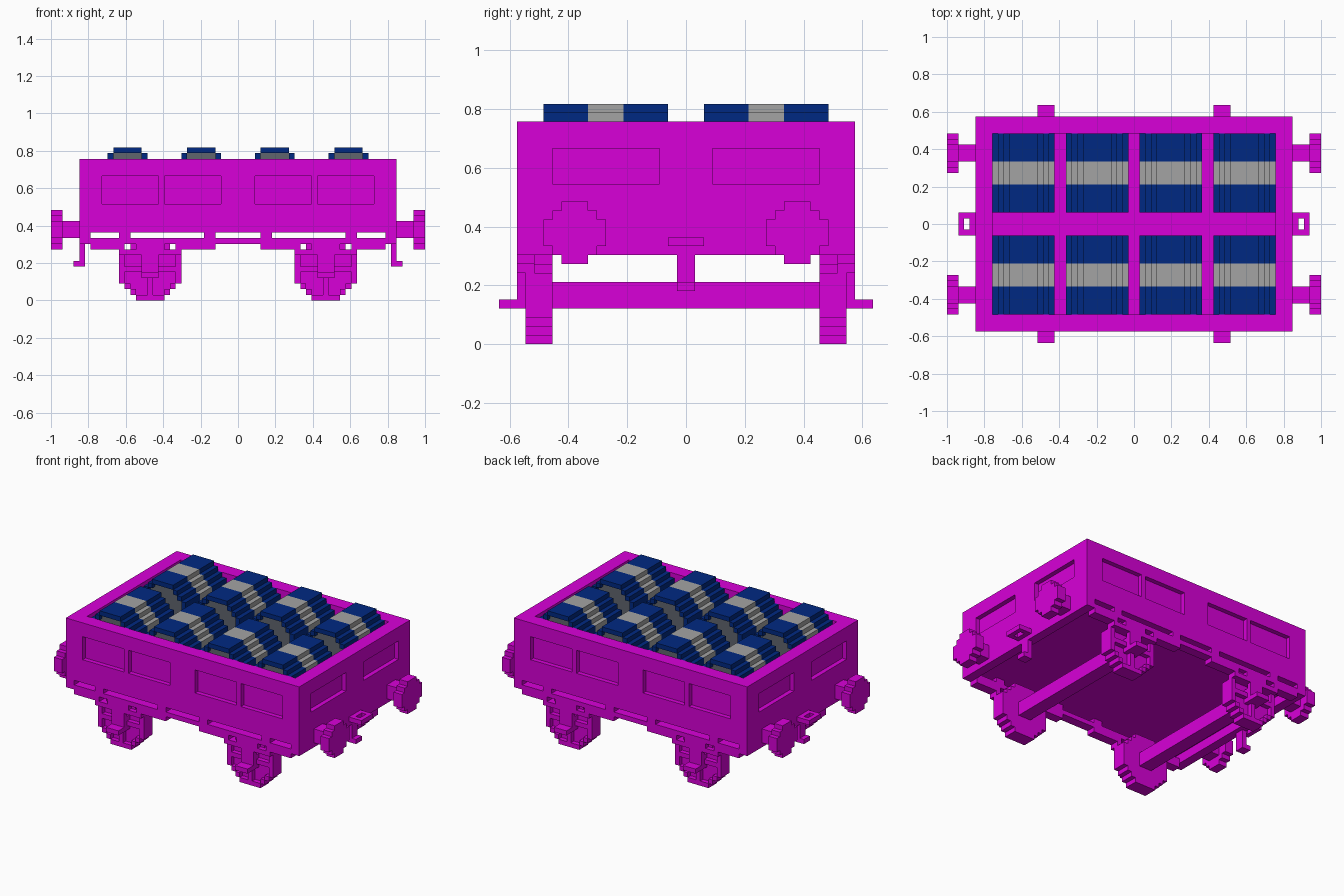
import bpy, bmesh
from mathutils import Vector

V = 1 / 33  # one grid step; all sizes below are in grid steps

if "Cube" in bpy.data.objects:
    bpy.data.objects.remove(bpy.data.objects["Cube"])


def material(name, rgb):
    m = bpy.data.materials.new(name)
    m.use_nodes = True
    m.diffuse_color = (*rgb, 1)
    bsdf = m.node_tree.nodes["Principled BSDF"]
    bsdf.inputs["Base Color"].default_value = (*rgb, 1)
    bsdf.inputs["Roughness"].default_value = 0.8
    return m


MAGENTA = material("magenta", (0.69, 0.0, 0.69))
BLUE = material("navy blue", (0.0, 0.022, 0.225))
GREY = material("light grey", (0.37, 0.37, 0.37))
DARK = material("dark grey", (0.115, 0.13, 0.155))


def add_box(bm, x0, x1, y0, y1, z0, z1):
    x0, x1 = sorted((x0, x1))
    y0, y1 = sorted((y0, y1))
    verts = bmesh.ops.create_cube(bm, size=1)["verts"]
    for v in verts:
        v.co = Vector(((x0 + x1) / 2 + v.co.x * (x1 - x0),
                       (y0 + y1) / 2 + v.co.y * (y1 - y0),
                       (z0 + z1) / 2 + v.co.z * (z1 - z0)))


def add_disc(bm, rows, axis, a, c, lo, hi):
    """Stepped disc: row widths from bottom to top, centre (a, c), along x or y."""
    n = len(rows)
    right, left = [], []
    for i, w in enumerate(rows):
        for z in (c - n / 2 + i, c - n / 2 + i + 1):
            right.append((a + w / 2, z))
            left.append((a - w / 2, z))
    outline = []
    for p in right + left[::-1]:
        if not outline or p != outline[-1]:
            outline.append(p)
    make = (lambda p, d: (p[0], d, p[1])) if axis == "y" else (lambda p, d: (d, p[0], p[1]))
    face = bm.faces.new([bm.verts.new(make(p, lo)) for p in outline])
    ext = bmesh.ops.extrude_face_region(bm, geom=[face], use_keep_orig=True)["geom"]
    for v in ext:
        if isinstance(v, bmesh.types.BMVert):
            v.co["xyz".index(axis)] = hi


def finish(bm, name, mat):
    bmesh.ops.recalc_face_normals(bm, faces=bm.faces)
    bmesh.ops.scale(bm, vec=(V, V, V), verts=bm.verts)
    me = bpy.data.meshes.new(name)
    bm.to_mesh(me)
    bm.free()
    me.materials.append(mat)
    ob = bpy.data.objects.new(name, me)
    bpy.context.collection.objects.link(ob)
    return ob


def boxes(name, mat, *dims):
    bm = bmesh.new()
    for d in dims:
        add_box(bm, *d)
    return finish(bm, name, mat)


def disc(name, mat, *args):
    bm = bmesh.new()
    add_disc(bm, *args)
    return finish(bm, name, mat)


ROUND = [5, 7, 9, 11, 11, 11, 11, 11, 9, 7, 5]  # wheel and barrel outline
INNER = [0, 5, 7, 9, 9, 9, 9, 9, 7, 5, 0]      # same, one step smaller
BUFFER = [3, 5, 7, 7, 7, 5, 3]


def ring(name, mat, cx, z0, y0, y1):
    """Stepped ring between the round and inner outlines."""
    dims = []
    for j, (w, n) in enumerate(zip(ROUND, INNER)):
        rest = (y0, y1, z0 + j, z0 + j + 1)
        if n:
            dims += [(cx - w / 2, cx - n / 2, *rest), (cx + n / 2, cx + w / 2, *rest)]
        else:
            dims.append((cx - w / 2, cx + w / 2, *rest))
    return boxes(name, mat, *dims)


# Wagon body with cargo bay, open underside and sunken side panels
body = boxes("wagon_body", MAGENTA, (-28, 28, -19, 19, 10, 25))
cuts = [(-25, 25, -16, 16, 16, 27), (-26, 26, -21, 21, 8, 12)]
for s in (-1, 1):
    for t in (-1, 1):
        cuts += [(s * 14, s * 24, t * 18, t * 21, 17, 22),
                 (s * 3, s * 13, t * 18, t * 21, 17, 22),
                 (s * 27, s * 30, t * 3, t * 15, 18, 22)]
cutter = boxes("body_cutter", MAGENTA, *cuts)
cutter.hide_render = True
mod = body.modifiers.new("cut", "BOOLEAN")
mod.operation = "DIFFERENCE"
mod.solver = "EXACT"
mod.object = cutter
bpy.context.view_layer.objects.active = body
bpy.ops.object.modifier_apply(modifier="cut")
bpy.data.objects.remove(cutter)

for t, side in ((-1, "front"), (1, "back")):
    # Sole bar with hangers
    a, b = t * 17, t * 19
    bars = [(-26, 26, a, b, 10, 11)]
    for s in (-1, 1):
        bars += [(s * 20, s * 26, a, b, 9, 10), (s * 4, s * 11, a, b, 9, 10),
                 (s * 19, s * 21, a, b, 11, 12), (s * 4, s * 6, a, b, 11, 12)]
    boxes(side + "_sole_bar", MAGENTA, *bars)

for s, end in ((-1, "right"), (1, "left")):
    cx = s * 15.5
    boxes(end + "_axle", MAGENTA, (cx - 1.5, cx + 1.5, -15, 15, 4, 7))
    # Draw hook and coupling loop
    boxes(end + "_coupling", MAGENTA,
          (s * 27, s * 28, -1, 1, 6, 10), (s * 28, s * 29, -1, 1, 6, 7),
          (s * 28, s * 29, -2, 2, 11, 12), (s * 30, s * 31, -2, 2, 11, 12),
          (s * 29, s * 30, -2, -1, 11, 12), (s * 29, s * 30, 1, 2, 11, 12))
    for t, side in ((-1, "front"), (1, "back")):
        tag = f"{side}_{end}_"
        # Wheel: plate, raised tyre and spokes
        disc(tag + "wheel", MAGENTA, ROUND, "y", cx, 5.5, t * 15, t * 17)
        ring(tag + "tyre", MAGENTA, cx, 0, t * 17, t * 18)
        boxes(tag + "spokes", MAGENTA,
              (cx - 4.5, cx + 4.5, t * 17, t * 18, 5, 6),
              (cx - 0.5, cx + 0.5, t * 17, t * 18, 1, 10),
              (cx - 1.5, cx + 1.5, t * 17, t * 18, 4, 7))
        # Spring, axle guard and step
        boxes(tag + "axle_guard", MAGENTA,
              (cx - 5.5, cx + 5.5, t * 17, t * 19, 8, 9),
              (cx - 1.5, cx + 1.5, t * 18, t * 19, 5, 8),
              (cx - 2.5, cx + 2.5, t * 18, t * 19, 9, 10),
              (cx - 1.5, cx + 1.5, t * 18, t * 21, 4, 5))
        # Buffers
        boxes(tag + "buffer_shank", MAGENTA, (s * 28, s * 31, t * 11, t * 14, 11, 14))
        disc(tag + "buffer_plate", MAGENTA, BUFFER, "x", t * 12.5, 12.5, s * 31, s * 33)

# Barrels: blue ends with raised rims, grey middle band, dark lids
for row, y0 in (("front", -16), ("back", 2)):
    for i, cx in enumerate((-19.5, -6.5, 6.5, 19.5)):
        tag = f"{row}_barrel_{i + 1}_"
        disc(tag + "band", GREY, ROUND, "y", cx, 21.5, y0 + 5, y0 + 9)
        for k, (rim, lid, inner, off) in enumerate(((0, 1, 5, -0.1), (14, 13, 9, 0.1))):
            disc(f"{tag}end_{k + 1}", BLUE, ROUND, "y", cx, 21.5, y0 + lid, y0 + inner)
            ring(f"{tag}rim_{k + 1}", BLUE, cx, 16, y0 + rim, y0 + lid)
            disc(f"{tag}lid_{k + 1}", DARK, INNER[1:-1], "y", cx, 21.5, y0 + lid, y0 + lid + off)
